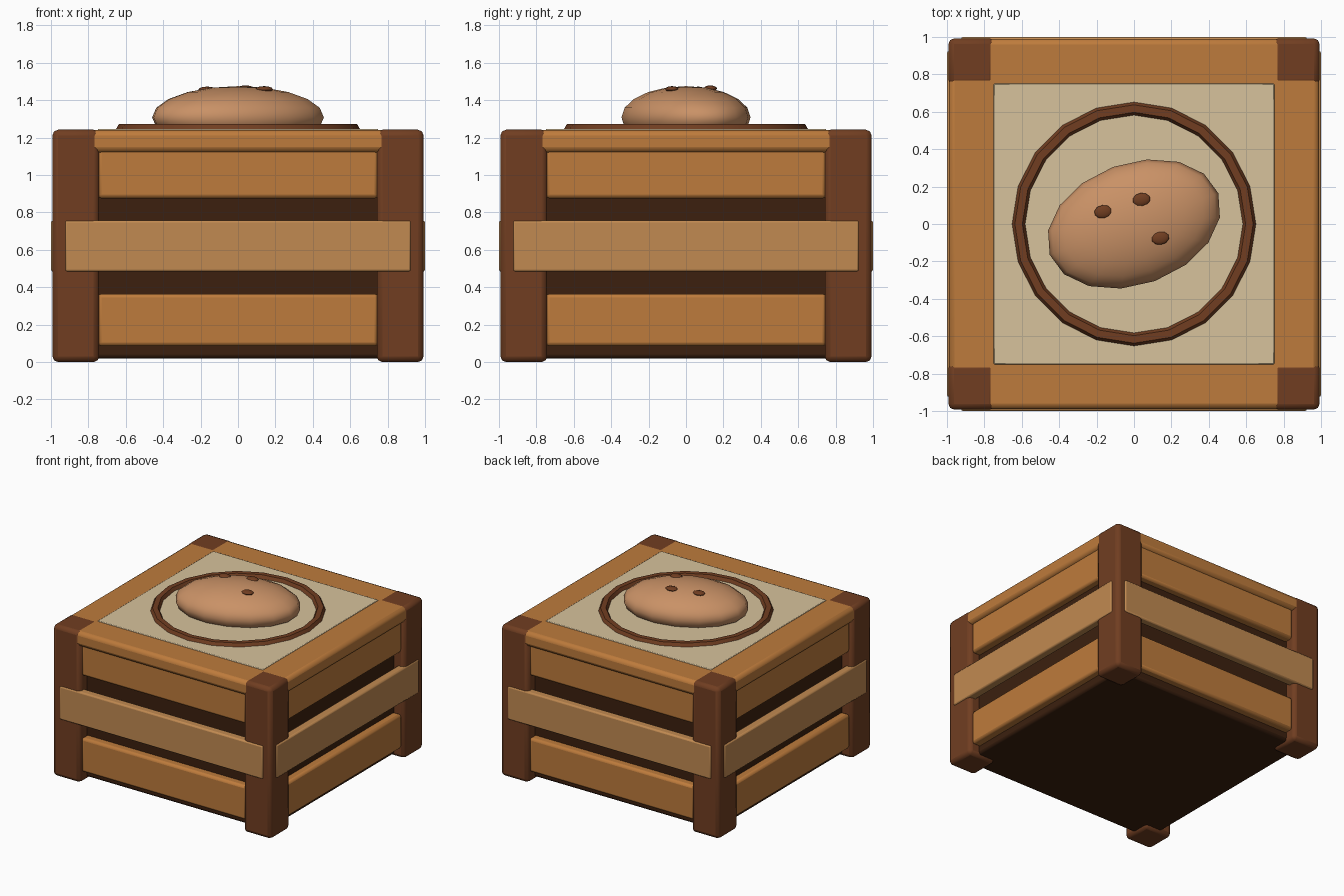
import bpy
from math import sin, cos, pi, radians, sqrt

if "Cube" in bpy.data.objects:
    bpy.data.objects.remove(bpy.data.objects["Cube"])


def material(name, rgb):
    m = bpy.data.materials.new(name)
    m.diffuse_color = [(c / 255) ** 2.2 for c in rgb] + [1]
    m.use_nodes = True
    m.node_tree.nodes["Principled BSDF"].inputs["Base Color"].default_value = m.diffuse_color
    return m


DARK = material("dark_wood", (112, 64, 38))
WOOD = material("wood", (188, 122, 62))
LIGHT = material("light_wood", (192, 137, 82))
CORE = material("shadow_wood", (62, 37, 22))
CREAM = material("cream", (214, 193, 155))
SKIN = material("potato_skin", (200, 144, 102))


def finish(ob, name, mat):
    ob.name = name
    ob.data.materials.append(mat)
    bpy.ops.object.shade_smooth_by_angle(angle=radians(40))
    return ob


def box(name, lo, hi, bevel, mat, turn=0):
    """Bevelled box between two corners, turned about the z axis."""
    bpy.ops.mesh.primitive_cube_add(size=1)
    ob = bpy.context.object
    for v in ob.data.vertices:
        p = [(lo[i] + hi[i]) / 2 + v.co[i] * (hi[i] - lo[i]) for i in range(3)]
        v.co = p
    ob.rotation_euler.z = turn
    mod = ob.modifiers.new("Bevel", 'BEVEL')
    mod.width = bevel
    mod.segments = 2
    return finish(ob, name, mat)


def ellipsoid(name, loc, size, turn, seg, rings, mat):
    bpy.ops.mesh.primitive_uv_sphere_add(segments=seg, ring_count=rings, radius=1, location=loc)
    ob = bpy.context.object
    ob.scale = size
    ob.rotation_euler.z = turn
    return finish(ob, name, mat)


# Dark inner body
box("inner_body", (-0.9, -0.9, 0.02), (0.9, 0.9, 1.16), 0.02, CORE)

# Corner posts, a hair proud of the lid
for i in range(4):
    box(f"corner_post_{i + 1}", (-0.992, -0.992, 0), (-0.742, -0.742, 1.242), 0.03, DARK, i * pi / 2)

# Three slats on every side, the middle one laid over the posts
for i in range(4):
    a = i * pi / 2
    for part, z in (("lower", 0.225), ("upper", 1.015)):
        box(f"{part}_slat_{i + 1}", (-0.75, -0.965, z - 0.14), (0.75, -0.86, z + 0.14), 0.02, WOOD, a)
    box(f"middle_slat_{i + 1}", (-0.925, -1.0, 0.483), (0.925, -0.93, 0.757), 0.012, LIGHT, a)

# Lid and inset panel
box("lid", (-0.99, -0.99, 1.12), (0.99, 0.99, 1.24), 0.03, WOOD)
box("top_panel", (-0.75, -0.75, 1.2), (0.75, 0.75, 1.246), 0.005, CREAM)

# Low-poly ring on the panel
bpy.ops.mesh.primitive_torus_add(major_segments=20, minor_segments=6, major_radius=0.617,
                                 minor_radius=0.04, location=(0, 0, 1.237))
finish(bpy.context.object, "top_ring", DARK)

# Potato half sunk in the panel
A, B, C, Z, T = 0.48, 0.325, 0.167, 1.308, radians(20)
ellipsoid("potato", (0, 0, Z), (A, B, C), T, 16, 10, SKIN)

# Potato eyes, set on the curved surface
for i, (x, y) in enumerate([(-0.165, 0.065), (0.04, 0.13), (0.14, -0.075)]):
    u = (x * cos(T) + y * sin(T)) / A
    v = (y * cos(T) - x * sin(T)) / B
    z = Z + C * sqrt(1 - u * u - v * v)
    ellipsoid(f"potato_eye_{i + 1}", (x, y, z), (0.048, 0.036, 0.016), radians(8), 10, 6, DARK)
